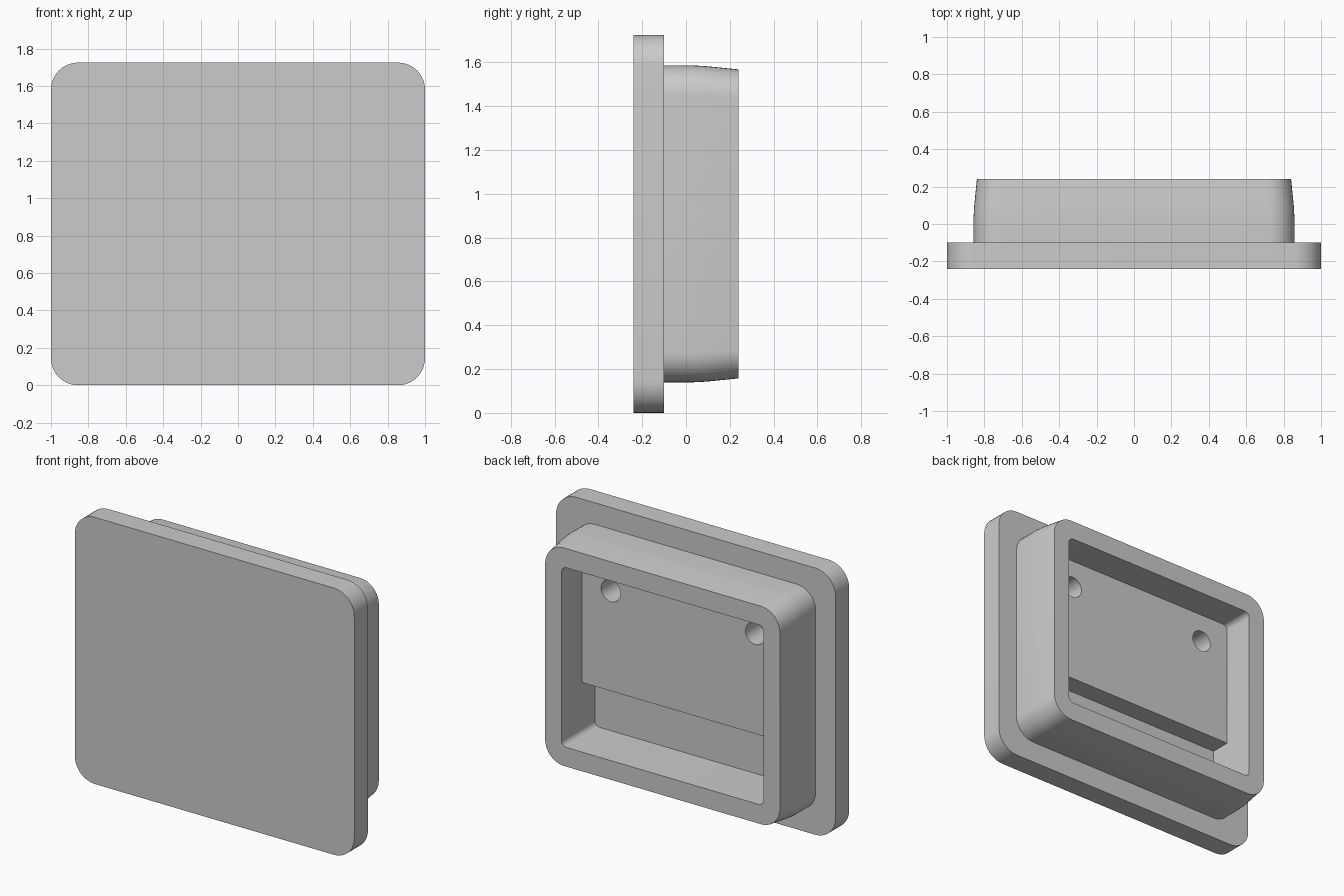
import bpy
import bmesh
from math import cos, sin, pi, radians
from mathutils import Matrix

if "Cube" in bpy.data.objects:
    bpy.data.objects.remove(bpy.data.objects["Cube"], do_unlink=True)

MID_Z = 0.8625          # height of the centre of every rounded outline
FLOOR_Y = -0.10         # back of the plate and floor of the recess
RIM_Y = 0.24            # back rim of the wall

grey = bpy.data.materials.new("plain grey")
grey.use_nodes = True
colour = (0.6, 0.6, 0.6, 1)
grey.diffuse_color = colour
grey.node_tree.nodes["Principled BSDF"].inputs["Base Color"].default_value = colour


def outline(bm, half_x, half_z, radius, y, steps=10):
    """Ring of vertices along a rounded rectangle, anticlockwise from the front."""
    ring = []
    for turn, (sx, sz) in enumerate([(1, 1), (-1, 1), (-1, -1), (1, -1)]):
        for i in range(steps + 1):
            a = (turn + i / steps) * pi / 2
            x = sx * (half_x - radius) + radius * cos(a)
            z = sz * (half_z - radius) + radius * sin(a)
            ring.append(bm.verts.new((x, y, MID_Z + z)))
    return ring


def bridge(bm, a, b):
    n = len(a)
    for i in range(n):
        j = (i + 1) % n
        bm.faces.new((a[i], a[j], b[j], b[i]))


def finish(bm, name):
    bmesh.ops.recalc_face_normals(bm, faces=bm.faces[:])
    mesh = bpy.data.meshes.new(name)
    bm.to_mesh(mesh)
    bm.free()
    mesh.materials.append(grey)
    obj = bpy.data.objects.new(name, mesh)
    bpy.context.collection.objects.link(obj)
    return obj


def select_only(obj):
    bpy.ops.object.select_all(action="DESELECT")
    obj.select_set(True)
    bpy.context.view_layer.objects.active = obj


# Front plate with rounded corners
bm = bmesh.new()
front = outline(bm, 1.0, MID_Z, 0.145, -RIM_Y)
back = outline(bm, 1.0, MID_Z, 0.145, FLOOR_Y)
bridge(bm, front, back)
bm.faces.new(front)
bm.faces.new(back)
plate = finish(bm, "front_plate")

# Surrounding wall: tapered outside, straight recess inside, set slightly into the plate
bm = bmesh.new()
rings = [outline(bm, 0.858 - t, 0.723 - t, 0.135, y)
         for y, t in [(FLOOR_Y - 0.02, 0), (0.03, 0), (0.09, 0.003), (RIM_Y, 0.018)]]
rings += [outline(bm, 0.722, 0.581, 0.035, y) for y in (RIM_Y, FLOOR_Y - 0.02)]
for a, b in zip(rings, rings[1:] + rings[:1]):
    bridge(bm, a, b)
wall = finish(bm, "recess_wall")

# Raised block filling the upper part of the recess
bm = bmesh.new()
low, high = 0.612, 1.48
size = Matrix.Diagonal((1.5, 0.15, high - low, 1))
place = Matrix.Translation((0, FLOOR_Y + 0.055, (low + high) / 2))
bmesh.ops.create_cube(bm, size=1, matrix=place @ size)
block = finish(bm, "upper_block")

# Two blind holes through the block into the plate
bm = bmesh.new()
for side in (-1, 1):
    bmesh.ops.create_cone(
        bm, cap_ends=True, segments=40, radius1=0.07, radius2=0.07, depth=0.3,
        matrix=Matrix.Translation((side * 0.517, -0.02, 1.26)) @ Matrix.Rotation(pi / 2, 4, "X"))
cutter = finish(bm, "hole_cutter")
cutter.hide_render = True

for obj in (plate, block):
    mod = obj.modifiers.new("holes", "BOOLEAN")
    mod.operation = "DIFFERENCE"
    mod.solver = "EXACT"
    mod.object = cutter
    select_only(obj)
    bpy.ops.object.modifier_apply(modifier=mod.name)
bpy.data.objects.remove(cutter, do_unlink=True)

# Smooth rounded corners, crisp edges elsewhere
for obj in (plate, wall, block):
    select_only(obj)
    bpy.ops.object.shade_smooth_by_angle(angle=radians(30))
